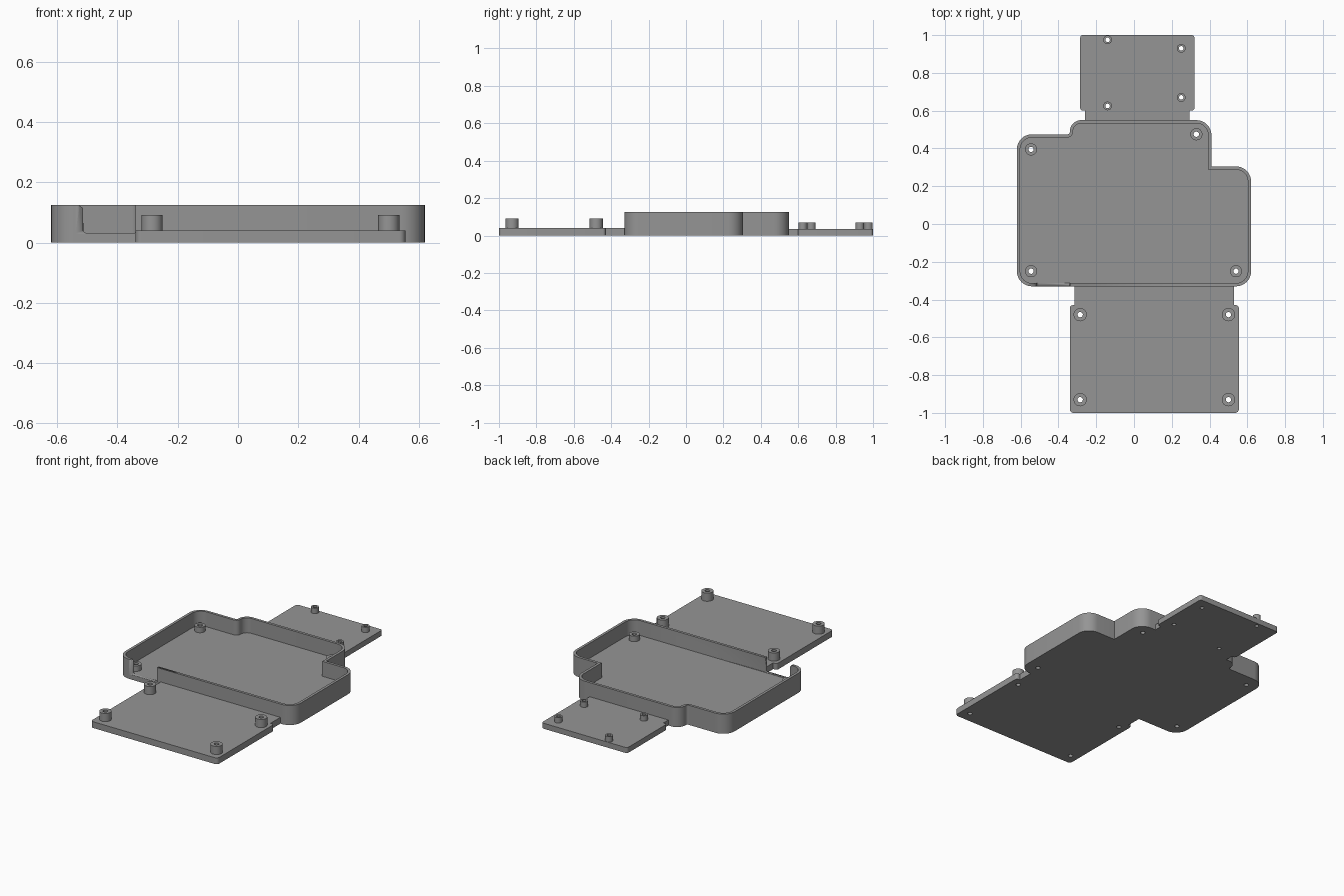
import bpy, bmesh, math
from mathutils import Vector

if "Cube" in bpy.data.objects:
    bpy.data.objects.remove(bpy.data.objects["Cube"])

grey = bpy.data.materials.new("grey plastic")
grey.diffuse_color = (0.30, 0.30, 0.30, 1)
grey.use_nodes = True
grey.node_tree.nodes["Principled BSDF"].inputs["Base Color"].default_value = grey.diffuse_color


def rounded(corners, inset=0.0, steps=8):
    """Counter-clockwise (x, y, radius) corners -> filleted loop, optionally inset."""
    loop, n = [], len(corners)
    for i, (x, y, r) in enumerate(corners):
        p = Vector((x, y))
        d1 = (p - Vector(corners[i - 1][:2])).normalized()
        d2 = (Vector(corners[(i + 1) % n][:2]) - p).normalized()
        turn = d1.x * d2.y - d1.y * d2.x
        p += inset * (Vector((-d1.y, d1.x)) + Vector((-d2.y, d2.x)))
        r = max(0, r - inset) if turn > 0 else (r + inset if r else 0)
        if r <= 0:
            loop.append(p)
            continue
        c = p - d1 * r + d2 * r
        for k in range(steps + 1):
            a = k / steps * math.pi / 2
            loop.append(c - d2 * r * math.cos(a) + d1 * r * math.sin(a))
    return loop


def circle(x, y, r, n=32):
    return [Vector((x + r * math.cos(2 * math.pi * k / n),
                    y + r * math.sin(2 * math.pi * k / n))) for k in range(n)]


def slab(name, loops, z0, z1):
    """Extrude a filled profile (first loop solid, inner loops are holes)."""
    cu = bpy.data.curves.new(name, 'CURVE')
    cu.dimensions, cu.fill_mode, cu.extrude = '2D', 'BOTH', (z1 - z0) / 2
    for loop in loops:
        s = cu.splines.new('POLY')
        s.points.add(len(loop) - 1)
        for pt, v in zip(s.points, loop):
            pt.co = (v.x, v.y, 0, 1)
        s.use_cyclic_u = True
    ob = bpy.data.objects.new(name, cu)
    bpy.context.collection.objects.link(ob)
    bpy.ops.object.select_all(action='DESELECT')
    ob.select_set(True)
    bpy.context.view_layer.objects.active = ob
    bpy.ops.object.convert(target='MESH')
    ob = bpy.context.view_layer.objects.active
    bm = bmesh.new()
    bm.from_mesh(ob.data)
    bmesh.ops.translate(bm, verts=bm.verts, vec=(0, 0, (z0 + z1) / 2))
    bmesh.ops.remove_doubles(bm, verts=bm.verts, dist=1e-5)
    bmesh.ops.recalc_face_normals(bm, faces=bm.faces)
    bm.to_mesh(ob.data)
    bm.free()
    ob.data.materials.clear()
    ob.data.materials.append(grey)
    bpy.ops.object.shade_smooth_by_angle(angle=math.radians(30))
    return ob


def plate_with_posts(name, outline, thick, spots, r, hole, top):
    slab(name, [outline] + [circle(x, y, hole) for x, y in spots], 0, thick)
    for i, (x, y) in enumerate(spots):
        slab(f"{name}_post_{i + 1}", [circle(x, y, r), circle(x, y, hole)], thick, top)


# Tray floor with four posts
tray = [(-0.62, -0.33, 0.08), (0.62, -0.33, 0.08), (0.62, 0.305, 0.08), (0.41, 0.305, 0),
        (0.41, 0.55, 0.08), (-0.34, 0.55, 0.06), (-0.34, 0.475, 0.012), (-0.62, 0.475, 0.08)]
FLOOR = 0.03
plate_with_posts("tray_floor", rounded(tray), FLOOR,
                 [(-0.545, 0.395), (0.33, 0.475), (-0.545, -0.25), (0.54, -0.25)],
                 0.032, 0.014, 0.065)

# Tray wall, with a notch cut in the front
wall = slab("tray_wall", [rounded(tray), rounded(tray, 0.017)], FLOOR, 0.125)
notch = slab("notch_cutter", [rounded([
    (-0.515, 0.032, 0.012), (-0.34, 0.032, 0.004), (-0.34, 0.15, 0),
    (-0.525, 0.15, 0), (-0.525, 0.122, 0), (-0.515, 0.115, 0)])], 0.28, 0.36)
notch.rotation_euler.x = math.pi / 2      # profile upright, facing the front
bpy.context.view_layer.update()
cut = wall.modifiers.new("notch", 'BOOLEAN')
cut.operation, cut.object, cut.solver = 'DIFFERENCE', notch, 'EXACT'
bpy.ops.object.select_all(action='DESELECT')
wall.select_set(True)
bpy.context.view_layer.objects.active = wall
while wall.modifiers[0] != cut:
    bpy.ops.object.modifier_move_up(modifier=cut.name)
bpy.ops.object.modifier_apply(modifier=cut.name)
bpy.data.objects.remove(notch)

# Front board, joined to the tray by a slightly narrower neck
front = [(-0.34, -1.0, 0.02), (0.555, -1.0, 0.02), (0.555, -0.43, 0.015), (0.53, -0.43, 0),
         (0.53, -0.33, 0), (-0.315, -0.33, 0), (-0.315, -0.43, 0), (-0.34, -0.43, 0.015)]
plate_with_posts("front_board", rounded(front), 0.04,
                 [(x, y) for x in (-0.285, 0.5) for y in (-0.93, -0.48)],
                 0.035, 0.014, 0.092)

# Back board with its neck
back = [(-0.26, 0.55, 0), (0.295, 0.55, 0), (0.295, 0.6, 0), (0.32, 0.6, 0.015),
        (0.32, 1.0, 0.015), (-0.285, 1.0, 0.015), (-0.285, 0.6, 0.015), (-0.26, 0.6, 0)]
plate_with_posts("back_board", rounded(back), 0.035,
                 [(-0.14, 0.975), (0.25, 0.93), (-0.14, 0.625), (0.25, 0.67)],
                 0.023, 0.012, 0.069)
